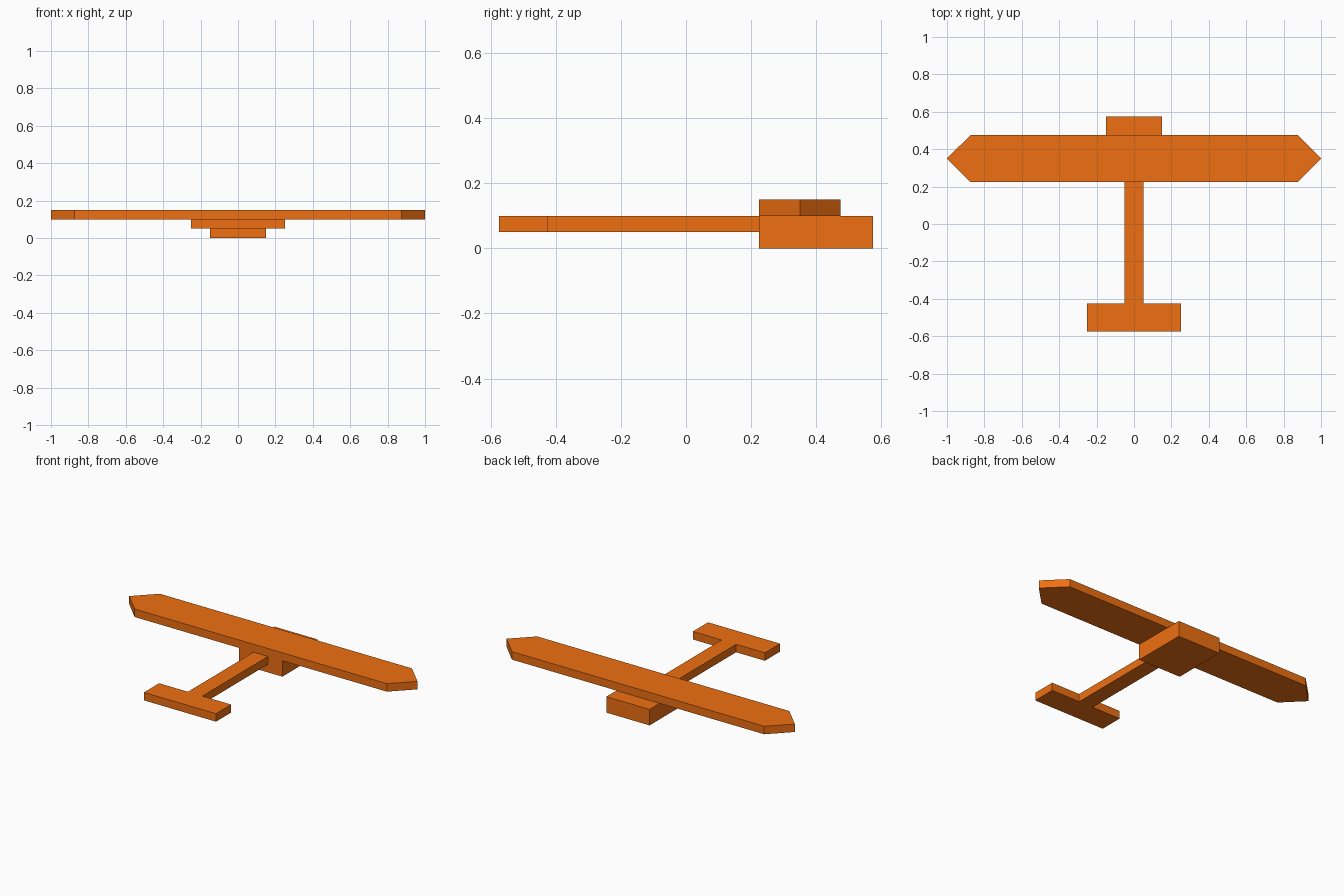
import bpy
import bmesh

if "Cube" in bpy.data.objects:
    bpy.data.objects.remove(bpy.data.objects["Cube"])

orange = bpy.data.materials.new("orange_paint")
orange.diffuse_color = (0.86, 0.16, 0.006, 1)
orange.use_nodes = True
orange.node_tree.nodes["Principled BSDF"].inputs["Base Color"].default_value = orange.diffuse_color


def slab(name, half_outline, z0, z1):
    """Extrude an outline, given for +x from front to back, mirrored across x = 0."""
    outline = half_outline + [(-x, y) for x, y in reversed(half_outline)]
    bm = bmesh.new()
    base = bm.faces.new([bm.verts.new((x, y, z0)) for x, y in outline])
    top = bmesh.ops.extrude_face_region(bm, geom=[base], use_keep_orig=True)
    verts = [g for g in top["geom"] if isinstance(g, bmesh.types.BMVert)]
    bmesh.ops.translate(bm, verts=verts, vec=(0, 0, z1 - z0))
    bmesh.ops.recalc_face_normals(bm, faces=bm.faces[:])
    mesh = bpy.data.meshes.new(name)
    bm.to_mesh(mesh)
    bm.free()
    mesh.materials.append(orange)
    obj = bpy.data.objects.new(name, mesh)
    bpy.context.collection.objects.link(obj)
    return obj


# Block-shaped cabin under the wing
slab("cabin", [(0.15, 0.225), (0.15, 0.575)], 0.0, 0.10)

# Main wing with pointed tips
slab("wing", [(0.875, 0.225), (1.0, 0.35), (0.875, 0.475)], 0.10, 0.15)

# Tail boom and tailplane as one T-shaped piece
slab("tail", [(0.25, -0.575), (0.25, -0.425), (0.05, -0.425), (0.05, 0.225)], 0.05, 0.10)
